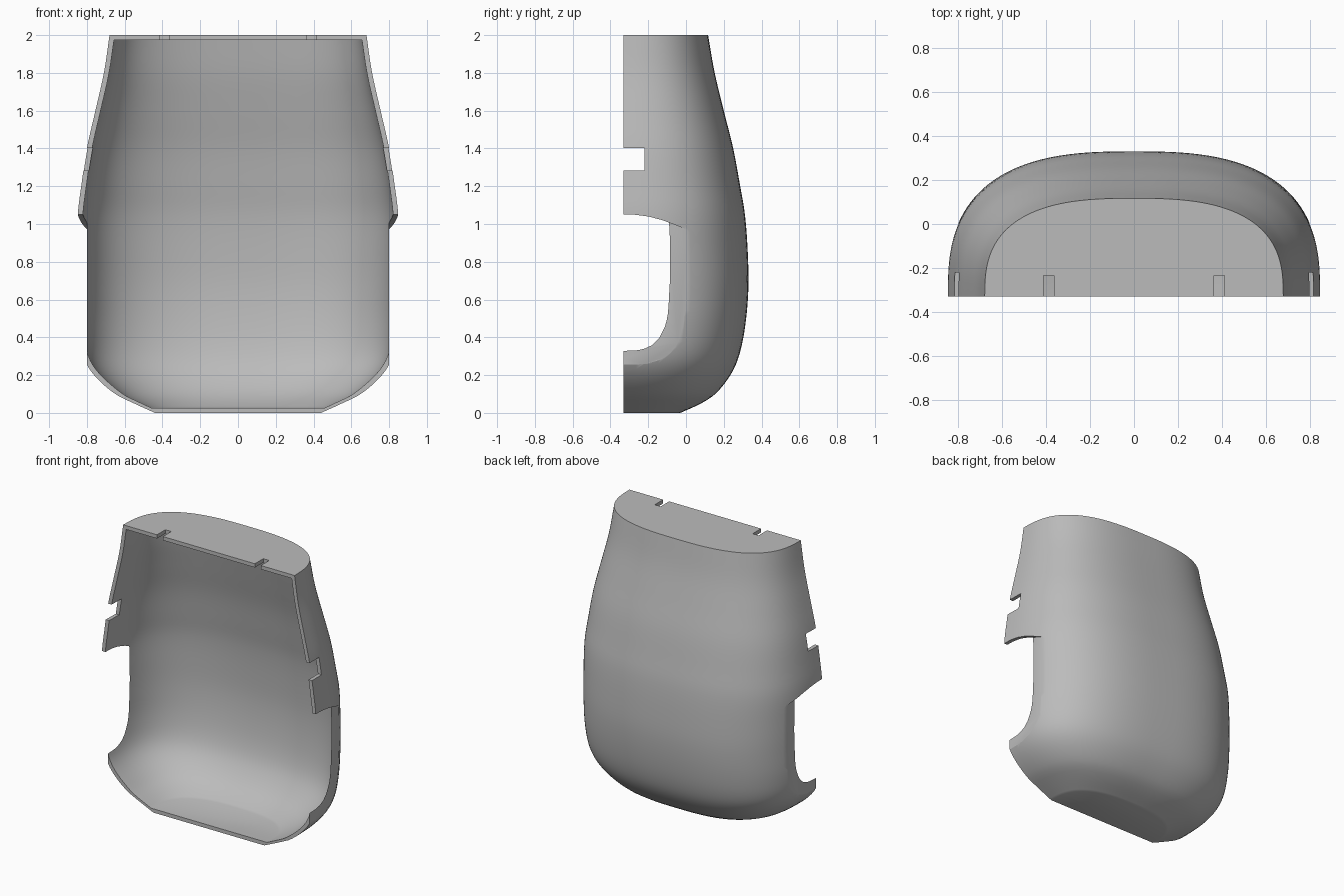
import bpy, bmesh, math

if "Cube" in bpy.data.objects:
    bpy.data.objects.remove(bpy.data.objects["Cube"])

FRONT, WALL = -0.33, 0.027
# Height, half width and rear reach of the outer body
PROFILE = [(0, .44, -.03), (.05, .55, .08), (.1, .65, .155), (.2, .762, .235),
           (.3, .82, .28), (.45, .844, .312), (.65, .849, .33), (.85, .85, .327),
           (1.05, .848, .312), (1.2, .83, .287), (1.4, .80, .25), (1.6, .755, .20),
           (1.8, .71, .152), (2, .68, .117)]


def sample(z, k):
    """Smooth interpolation of one profile column."""
    p = PROFILE
    i = max(j for j in range(len(p) - 1) if p[j][0] <= z or j == 0)

    def slope(j):
        a, b = p[max(j - 1, 0)], p[min(j + 1, len(p) - 1)]
        return (b[k] - a[k]) / (b[0] - a[0])
    h = p[i + 1][0] - p[i][0]
    t = (z - p[i][0]) / h
    return ((1 + 2 * t) * (1 - t) ** 2 * p[i][k] + t * (1 - t) ** 2 * h * slope(i)
            + t * t * (3 - 2 * t) * p[i + 1][k] + t * t * (t - 1) * h * slope(i + 1))


def inset(z, k):
    """Profile column moved inward by the wall thickness."""
    e = 0.01
    d = (sample(min(z + e, 2), k) - sample(max(z - e, 0), k)) / (2 * e)
    return sample(z, k) - WALL * min(math.hypot(1, d), 1.5)


def finish(bm, name):
    bmesh.ops.recalc_face_normals(bm, faces=bm.faces)
    mesh = bpy.data.meshes.new(name)
    bm.to_mesh(mesh)
    bm.free()
    ob = bpy.data.objects.new(name, mesh)
    bpy.context.collection.objects.link(ob)
    return ob


def loft(name, column, low, high, extend):
    """Closed half-round solid, optionally carried forward past the front."""
    bm, rows, steps, seg = bmesh.new(), [], 56, 64
    for r in range(steps + 1):
        z = low + (high - low) * (r / steps) ** 1.4
        w, d = column(z, 1), column(z, 2) - FRONT
        n = 2.75
        row = []
        for s in range(seg + 1):
            a = math.pi * s / seg
            c, q = math.cos(a), max(math.sin(a), 0)
            x = math.copysign(abs(c) ** (2 / n), c) * w
            row.append((x, FRONT + d * q ** (2 / n), z))
        if extend:
            row = [(w, FRONT - extend, z)] + row + [(-w, FRONT - extend, z)]
        rows.append([bm.verts.new(v) for v in row])
    for a, b in zip(rows, rows[1:]):
        for i in range(len(a) - 1):
            bm.faces.new((a[i], a[i + 1], b[i + 1], b[i]))
        bm.faces.new((a[-1], a[0], b[0], b[-1]))
    bm.faces.new(rows[0])
    bm.faces.new(rows[-1])
    return finish(bm, name)


def prism(name, outline, x0, x1):
    """Side outline in y and z, carried between two x positions."""
    bm = bmesh.new()
    ends = [[bm.verts.new((x, y, z)) for y, z in outline] for x in (x0, x1)]
    for e in ends:
        bm.faces.new(e)
    for i in range(len(outline)):
        j = (i + 1) % len(outline)
        bm.faces.new((ends[0][i], ends[0][j], ends[1][j], ends[1][i]))
    return finish(bm, name)


def box(y0, y1, z0, z1):
    return [(y0, z0), (y1, z0), (y1, z1), (y0, z1)]


# Body and its hollow
shell = loft("shell", sample, 0, 2, 0)
cutters = [loft("hollow_cutter", inset, WALL, 2 - WALL, 0.1)]

# Side openings, side notches and top slots, on both sides
opening = [(-.5, -.1), (.4, -.1), (.4, .8), (.15, .9), (.05, .95), (0, .973), (-.07, 1.0),
           (-.13, 1.022), (-.2, 1.04), (-.27, 1.049), (-.33, 1.05), (-.5, 1.05)]
for s in (-1, 1):
    cutters += [prism("opening_cutter", opening, s * .8, s * 1.1),
                prism("notch_cutter", box(-.5, -.22, 1.283, 1.403), s * .7, s * 1),
                prism("slot_cutter", box(-.5, -.235, 1.9, 2.1), s * .365, s * .412)]

for c in cutters:
    c.hide_render = True
    m = shell.modifiers.new(c.name, 'BOOLEAN')
    m.operation, m.solver, m.object = 'DIFFERENCE', 'EXACT', c
bpy.context.view_layer.update()
result = bpy.data.meshes.new_from_object(
    shell.evaluated_get(bpy.context.evaluated_depsgraph_get()))
shell.modifiers.clear()
shell.data = result
for c in cutters:
    bpy.data.objects.remove(c)

# Plain grey finish
grey = bpy.data.materials.new("grey")
grey.use_nodes = True
grey.diffuse_color = (.5, .5, .5, 1)
grey.node_tree.nodes["Principled BSDF"].inputs["Base Color"].default_value = (.5, .5, .5, 1)
shell.data.materials.clear()
shell.data.materials.append(grey)

bpy.ops.object.select_all(action='DESELECT')
shell.select_set(True)
bpy.context.view_layer.objects.active = shell
bpy.ops.object.shade_smooth_by_angle(angle=math.radians(25))
